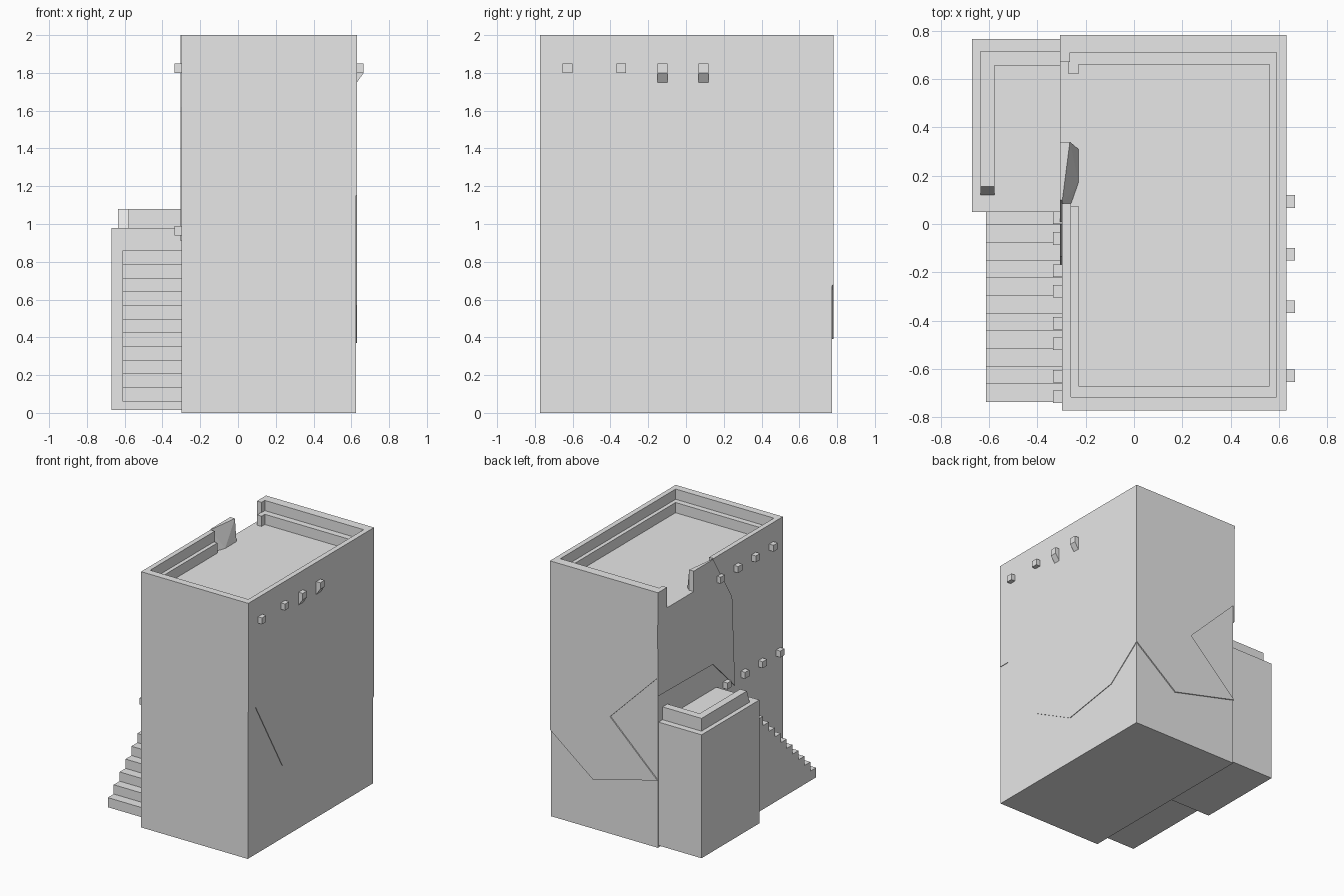
import bpy
import bmesh
from mathutils import Vector

cube = bpy.data.objects.get("Cube")
if cube:
    bpy.data.objects.remove(cube, do_unlink=True)

# Single plaster colour
plaster = bpy.data.materials.new("plaster_grey")
plaster.use_nodes = True
colour = (0.8, 0.8, 0.8, 1)
plaster.diffuse_color = colour
plaster.node_tree.nodes["Principled BSDF"].inputs["Base Color"].default_value = colour


def finish(name, bm):
    bmesh.ops.recalc_face_normals(bm, faces=bm.faces)
    mesh = bpy.data.meshes.new(name)
    bm.to_mesh(mesh)
    bm.free()
    mesh.materials.append(plaster)
    obj = bpy.data.objects.new(name, mesh)
    bpy.context.collection.objects.link(obj)
    return obj


def box(name, x, y, z):
    bm = bmesh.new()
    bmesh.ops.create_cube(bm, size=1)
    for v in bm.verts:
        v.co = Vector(r[0] if c < 0 else r[1] for c, r in zip(v.co, (x, y, z)))
    return finish(name, bm)


def prism(name, axis, start, end, outline):
    """Extrude an outline of the two other coordinates along an axis."""
    bm = bmesh.new()
    verts = []
    for a, b in outline:
        co = [a, b]
        co.insert(axis, start)
        verts.append(bm.verts.new(co))
    face = bm.faces.new(verts)
    moved = bmesh.ops.extrude_face_region(bm, geom=[face])["geom"]
    shift = Vector((0, 0, 0))
    shift[axis] = end - start
    bmesh.ops.translate(bm, vec=shift, verts=[g for g in moved if isinstance(g, bmesh.types.BMVert)])
    return finish(name, bm)


def hull(name, points):
    bm = bmesh.new()
    for p in points:
        bm.verts.new(p)
    bmesh.ops.convex_hull(bm, input=bm.verts)
    return finish(name, bm)


LEFT, RIGHT, FRONT, BACK = -0.298, 0.625, -0.772, 0.773
FLOOR, LEDGE, TOP = 1.84, 1.92, 2.0

# Main block
box("main_block", (LEFT, RIGHT), (FRONT, BACK), (0, FLOOR))

# Parapet rim, open along part of one side
rim = (FLOOR, TOP)
box("parapet_front", (LEFT, RIGHT), (FRONT, -0.715), rim)
box("parapet_back", (LEFT, RIGHT), (0.71, BACK), rim)
box("parapet_right", (0.59, RIGHT), (-0.715, 0.71), rim)
box("parapet_left", (LEFT, -0.26), (-0.715, 0.085), rim)
box("parapet_end_post", (LEFT, -0.265), (0.67, 0.71), rim)

# Low ledge inside the parapet
step = (FLOOR, LEDGE)
box("ledge_front", (-0.26, 0.59), (-0.715, -0.67), step)
box("ledge_back", (-0.265, 0.59), (0.66, 0.71), step)
box("ledge_right", (0.56, 0.59), (-0.67, 0.66), step)
box("ledge_left", (-0.26, -0.23), (-0.67, 0.075), step)
box("ledge_end", (-0.27, -0.23), (0.62, 0.67), step)

# Broken sloping end of the parapet
hull("broken_parapet", [
    (LEFT, 0.085, TOP), (LEFT, 0.34, TOP), (-0.265, 0.34, TOP),
    (LEFT, 0.085, FLOOR), (-0.26, 0.085, FLOOR), (-0.23, 0.17, FLOOR),
    (-0.23, 0.31, FLOOR), (-0.265, 0.34, FLOOR), (LEFT, 0.34, FLOOR)])

# Raised plaster coats on the upper walls
prism("plaster_right", 0, RIGHT - 0.002, 0.63, [
    (FRONT, TOP), (FRONT, 1.15), (-0.68, 1.15), (-0.35, 0.57), (0.02, 0.37),
    (0.49, 0.45), (0.78, 0.68), (0.78, TOP)])
prism("plaster_back", 1, BACK - 0.002, 0.782, [
    (0.63, TOP), (0.63, 0.68), (0.26, 0.39), (-0.3, 0.53), (0.11, 0.92),
    (-0.3, 1.33), (-0.305, TOP)])
prism("plaster_left", 0, -0.305, LEFT + 0.002, [
    (0.78, 1.19), (0.1, 1.18), (-0.17, 0.91), (-0.135, 1.62), (0.1, TOP),
    (0.34, TOP), (0.34, FLOOR), (0.67, FLOOR), (0.67, TOP), (0.78, TOP)])

# Side annex with its own parapet
box("annex", (-0.67, LEFT), (0.05, 0.765), (0.015, 0.98))
prism("annex_parapet_side", 0, -0.635, -0.577,
      [(0.12, 0.98), (0.155, 1.08), (0.715, 1.08), (0.715, 0.98)])
box("annex_parapet_back", (-0.577, LEFT), (0.655, 0.715), (0.98, 1.08))

# Solid staircase from a stepped profile
rise, run = 0.0725, 0.073
profile = [(0.05, 0.06), (-0.735, 0.06)]
for i in range(11):
    y, z = -0.735 + run * i, 0.135 + rise * i
    profile += [(y, z), (y + run if i < 10 else 0.05, z)]
prism("staircase", 0, -0.612, LEFT, profile)

# Beam ends projecting from both side walls
half = 0.026
for i, y in enumerate((-0.627, -0.343, -0.125, 0.093)):
    box(f"right_beam_{i + 1}", (0.62, 0.665), (y - half, y + half), (1.8, 1.85))
    if i > 1:
        prism(f"right_beam_brace_{i + 1}", 1, y - half, y + half,
              [(0.62, 1.8), (0.665, 1.8), (0.63, 1.75), (0.62, 1.75)])
for i in range(4):
    for row, y0, z in (("upper", 0.025, 1.8), ("lower", -0.06, 0.94)):
        y = y0 - 0.218 * i
        box(f"left_{row}_beam_{i + 1}", (-0.335, -0.29), (y - half, y + half), (z, z + 0.05))
